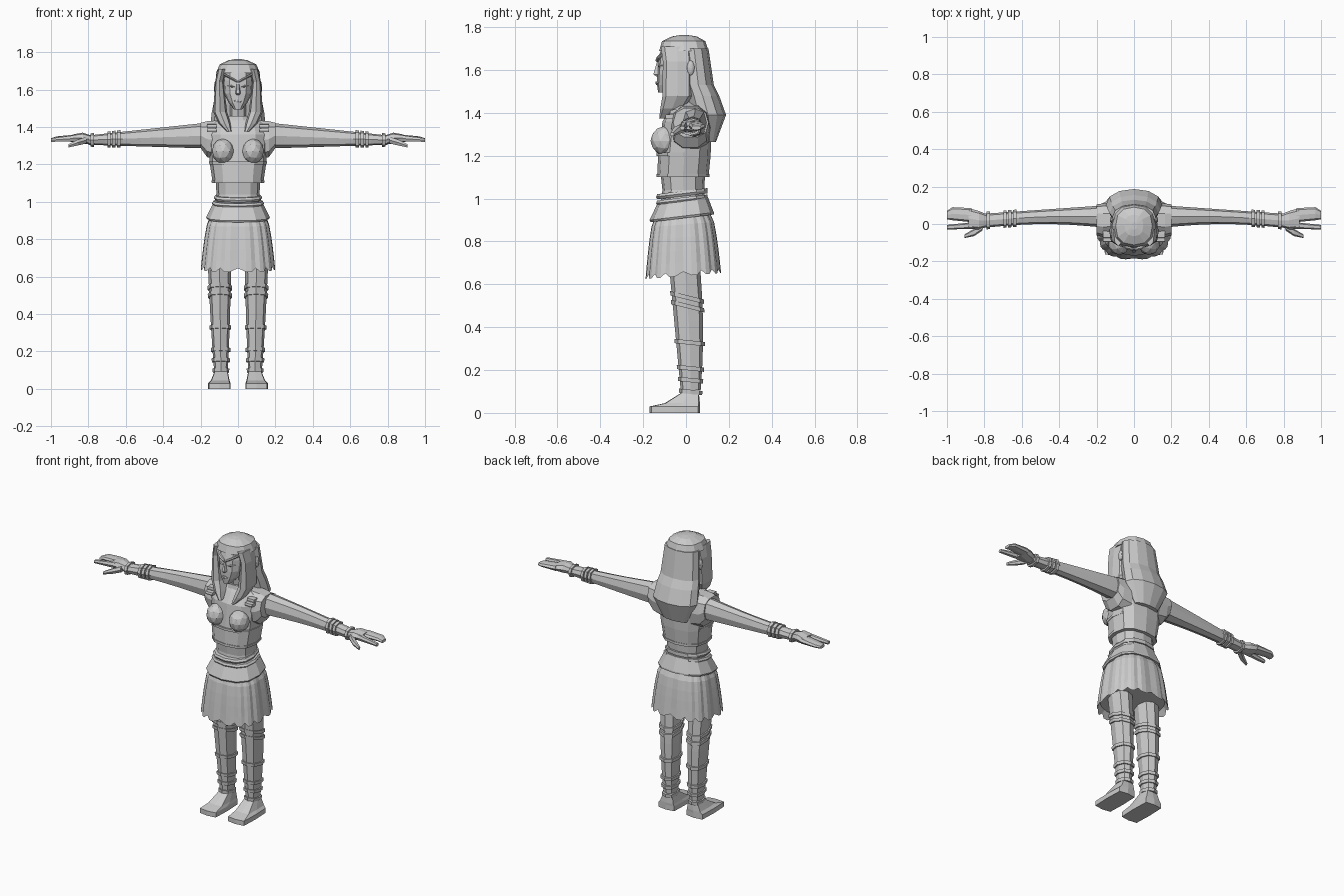
import bpy
import bmesh
from math import cos, sin, pi, sqrt, copysign
from mathutils import Matrix

cube = bpy.data.objects.get("Cube")
if cube:
    bpy.data.objects.remove(cube, do_unlink=True)

# One plain colour for the whole figure
grey = bpy.data.materials.new("plain_grey")
grey.use_nodes = True
colour = (.6, .6, .6, 1)
grey.diffuse_color = colour
grey.node_tree.nodes["Principled BSDF"].inputs["Base Color"].default_value = colour


def finish(name, bm, mirror):
    bmesh.ops.recalc_face_normals(bm, faces=bm.faces)
    mesh = bpy.data.meshes.new(name)
    bm.to_mesh(mesh)
    bm.free()
    mesh.materials.append(grey)
    obj = bpy.data.objects.new(name, mesh)
    bpy.context.collection.objects.link(obj)
    if mirror:
        modifier = obj.modifiers.new("both_sides", 'MIRROR')
        modifier.use_mirror_merge = False
    return obj


def level(z, wide, front, back, middle=0):
    """Horizontal section; wide is its half width."""
    return 'z', z, (middle - wide, middle + wide, front, back)


def upright(x, front, back, low, high):
    """Section across an arm or another sideways part."""
    return 'x', x, (front, back, low, high)


def oval(box, sides, power):
    """Outline that goes from round to boxy as power rises."""
    left, right, bottom, top = box
    for i in range(sides):
        angle = 2 * pi * i / sides
        c, s = (copysign(abs(f) ** (2 / power), f) for f in (cos(angle), sin(angle)))
        yield (left + right + c * (right - left)) / 2, (bottom + top + s * (top - bottom)) / 2


def loft(name, *sections, sides=8, power=2.5, tilt=0, mirror=False):
    """Skin a row of sections and close both ends."""
    bm = bmesh.new()
    rings = []
    for axis, place, box in sections:
        outline = oval(box, sides, power)
        if axis == 'z':
            rings.append([bm.verts.new((u, v, place + tilt * v)) for u, v in outline])
        else:
            rings.append([bm.verts.new((place, u, v)) for u, v in outline])
    for lower, upper in zip(rings, rings[1:]):
        for i in range(sides):
            bm.faces.new((lower[i - 1], lower[i], upper[i], upper[i - 1]))
    bm.faces.new(rings[0])
    bm.faces.new(rings[-1])
    return finish(name, bm, mirror)


def pair(name, *sections, **options):
    return loft(name, *sections, mirror=True, **options)


def ball_pair(name, centre, size):
    bm = bmesh.new()
    matrix = Matrix.Translation(centre) @ Matrix.Diagonal((*size, 1))
    bmesh.ops.create_icosphere(bm, subdivisions=2, radius=1, matrix=matrix)
    finish(name, bm, True)


def leg_at(z, grow=0):
    t = z / .75
    return level(z, wide=.02 + .045 * sqrt(t) + grow, front=-.015 - .07 * t - grow,
                 back=.06 + .02 * sin(pi * t) + grow, middle=.09 + .01 * t)


def arm_at(x, grow=0):
    t = (x - .15) / .65
    return upright(x, front=-.02 + .02 * sin(pi * t) - grow, back=.1 - .045 * t + grow,
                   low=1.285 + .02 * t - grow, high=1.425 - .07 * t + grow)


# Feet, legs and leg wraps
pair("feet",
     level(z=0, wide=.06, front=-.17, back=.065, middle=.1),
     level(z=.03, wide=.06, front=-.17, back=.065, middle=.1),
     level(z=.045, wide=.05, front=-.1, back=.065, middle=.095),
     level(z=.095, wide=.035, front=-.02, back=.06, middle=.09), power=10)
pair("legs", *(leg_at(.75 * (i + 1) / 7) for i in range(-1 + 1, 7)))
for height, lean in ((.1, -.1), (.155, -.1), (.21, -.1), (.33, -.1), (.5, -.25), (.54, -.25)):
    pair("leg_wraps", leg_at(height - .01, grow=.008), leg_at(height + .01, grow=.008), tilt=lean)


# Pleated skirt with notched hem and a recessed underside
def skirt_at(drop):
    flare = sqrt(drop)
    return level(z=.94 - .3 * drop, wide=.14 + .06 * flare,
                 front=-.14 - .05 * flare, back=.105 + .06 * flare)


PLEATS = 16
skirt = loft("skirt", *(skirt_at(i / 5) for i in range(6)),
             level(z=.68, wide=.18, front=-.17, back=.145),
             sides=PLEATS * 3, power=2.7, tilt=.08)
for vertex in skirt.data.vertices:
    ring, column = divmod(vertex.index, PLEATS * 3)
    if column % 3 == 0 and ring < 6:
        vertex.co.x *= .965
        vertex.co.y *= .965
        if ring == 5:
            vertex.co.z += .02

# Hip yoke, waist and belt
loft("skirt_yoke",
     level(z=.91, wide=.165, front=-.165, back=.13),
     level(z=.92, wide=.17, front=-.17, back=.13),
     level(z=1, wide=.13, front=-.13, back=.1), sides=12, tilt=.12)
loft("waist",
     level(z=.97, wide=.125, front=-.12, back=.09),
     level(z=1.04, wide=.115, front=-.11, back=.085),
     level(z=1.13, wide=.12, front=-.12, back=.09), sides=12)
for height, wide in ((.995, .14), (1.025, .13)):
    belt = [level(z=height + step * .012, wide=wide - abs(step) * .008,
                  front=-.14 + abs(step) * .006, back=.1) for step in (-1, 0, 1)]
    loft("belt", *belt, sides=12, tilt=.12)

# Bodice, hem, seam and bust
loft("bodice",
     level(z=1.1, wide=.135, front=-.135, back=.105),
     level(z=1.2, wide=.15, front=-.13, back=.115),
     level(z=1.36, wide=.165, front=-.11, back=.12),
     level(z=1.42, wide=.15, front=-.07, back=.1),
     level(z=1.455, wide=.06, front=-.045, back=.07), sides=12)
for name, height, wide in (("bodice_hem", 1.1, .14), ("underbust_seam", 1.2, .153)):
    loft(name, level(height, wide, front=-.138, back=.11),
         level(height + .015, wide + .002, front=-.138, back=.11), sides=12)
ball_pair("bust", centre=(.08, -.1, 1.27), size=(.06, .066, .068))

# Armholes, shoulder straps, neck and collar
pair("armholes",
     upright(x=.1, front=-.07, back=.115, low=1.22, high=1.44),
     upright(x=.165, front=-.07, back=.11, low=1.235, high=1.435),
     upright(x=.2, front=-.06, back=.105, low=1.285, high=1.425), sides=10)
for drop in (0, .022):
    strap = [upright(x, front=-.075 - drop, back=-.03, low=1.395 - drop, high=1.415 - drop)
             for x in (.115, .165)]
    pair("shoulder_straps", *strap, power=8)
loft("neck",
     level(z=1.42, wide=.06, front=-.055, back=.06),
     level(z=1.46, wide=.043, front=-.045, back=.045),
     level(z=1.55, wide=.043, front=-.06, back=.045))
loft("collar",
     level(z=1.435, wide=.075, front=-.06, back=.07),
     level(z=1.46, wide=.06, front=-.055, back=.06), sides=10)

# Arms and bracelets
pair("arms", *(arm_at(.15 + .65 * i / 7) for i in range(8)))
for reach in (.637, .664, .69, .78):
    pair("bracelets", arm_at(reach - .009, grow=.01), arm_at(reach + .009, grow=.01))

# Hands: palm, grouped fingers, forefinger and thumb
pair("palms",
     upright(x=.785, front=-.015, back=.05, low=1.31, high=1.355),
     upright(x=.83, front=-.03, back=.07, low=1.31, high=1.37),
     upright(x=.885, front=-.025, back=.085, low=1.32, high=1.36))
pair("fingers",
     upright(x=.87, front=.01, back=.085, low=1.32, high=1.36),
     upright(x=.97, front=.02, back=.09, low=1.325, high=1.35),
     upright(x=1, front=.025, back=.07, low=1.32, high=1.34))
pair("forefingers",
     upright(x=.86, front=-.025, back=.01, low=1.32, high=1.36),
     upright(x=1, front=-.03, back=-.005, low=1.32, high=1.34), sides=6)
pair("thumbs",
     upright(x=.81, front=-.035, back=.01, low=1.31, high=1.35),
     upright(x=.855, front=-.065, back=-.025, low=1.3, high=1.335),
     upright(x=.905, front=-.075, back=-.055, low=1.29, high=1.31), sides=6)

# Head and facial features
loft("head",
     level(z=1.495, wide=.022, front=-.13, back=-.06),
     level(z=1.53, wide=.05, front=-.135, back=0),
     level(z=1.58, wide=.075, front=-.135, back=.05),
     level(z=1.65, wide=.08, front=-.13, back=.08),
     level(z=1.72, wide=.07, front=-.11, back=.08), sides=12)
loft("nose",
     level(z=1.57, wide=.007, front=-.14, back=-.11),
     level(z=1.58, wide=.014, front=-.155, back=-.11),
     level(z=1.645, wide=.006, front=-.135, back=-.11), sides=6)
loft("lips",
     level(z=1.53, wide=.012, front=-.14, back=-.1),
     level(z=1.54, wide=.024, front=-.142, back=-.1),
     level(z=1.547, wide=.01, front=-.142, back=-.1))
pair("brows",
     upright(x=.004, front=-.143, back=-.11, low=1.636, high=1.65),
     upright(x=.04, front=-.136, back=-.1, low=1.655, high=1.67),
     upright(x=.078, front=-.108, back=-.06, low=1.676, high=1.69), sides=6)
pair("eyes",
     upright(x=.016, front=-.13, back=-.1, low=1.612, high=1.618),
     upright(x=.036, front=-.13, back=-.1, low=1.61, high=1.626),
     upright(x=.056, front=-.112, back=-.08, low=1.618, high=1.624), sides=6)
ball_pair("ears", centre=(.118, .022, 1.61), size=(.012, .018, .035))

# Hair: crown, long back and front locks
loft("hair_crown",
     level(z=1.69, wide=.117, front=-.125, back=.105),
     level(z=1.735, wide=.098, front=-.112, back=.09),
     level(z=1.757, wide=.05, front=-.065, back=.05),
     level(z=1.763, wide=.015, front=-.03, back=.01), sides=12)
loft("hair_back",
     level(z=1.7, wide=.115, front=-.03, back=.105),
     level(z=1.53, wide=.13, front=-.015, back=.13),
     level(z=1.48, wide=.14, front=0, back=.155),
     level(z=1.39, wide=.15, front=.02, back=.187),
     level(z=1.265, wide=.085, front=.08, back=.14), sides=12, power=2.1)
pair("hair_locks",
     level(z=1.71, wide=.024, front=-.118, back=.03, middle=.084),
     level(z=1.64, wide=.023, front=-.108, back=.03, middle=.1),
     level(z=1.48, wide=.037, front=-.11, back=.03, middle=.095),
     level(z=1.42, wide=.032, front=-.12, back=-.01, middle=.072),
     level(z=1.375, wide=.012, front=-.125, back=-.085, middle=.047))
